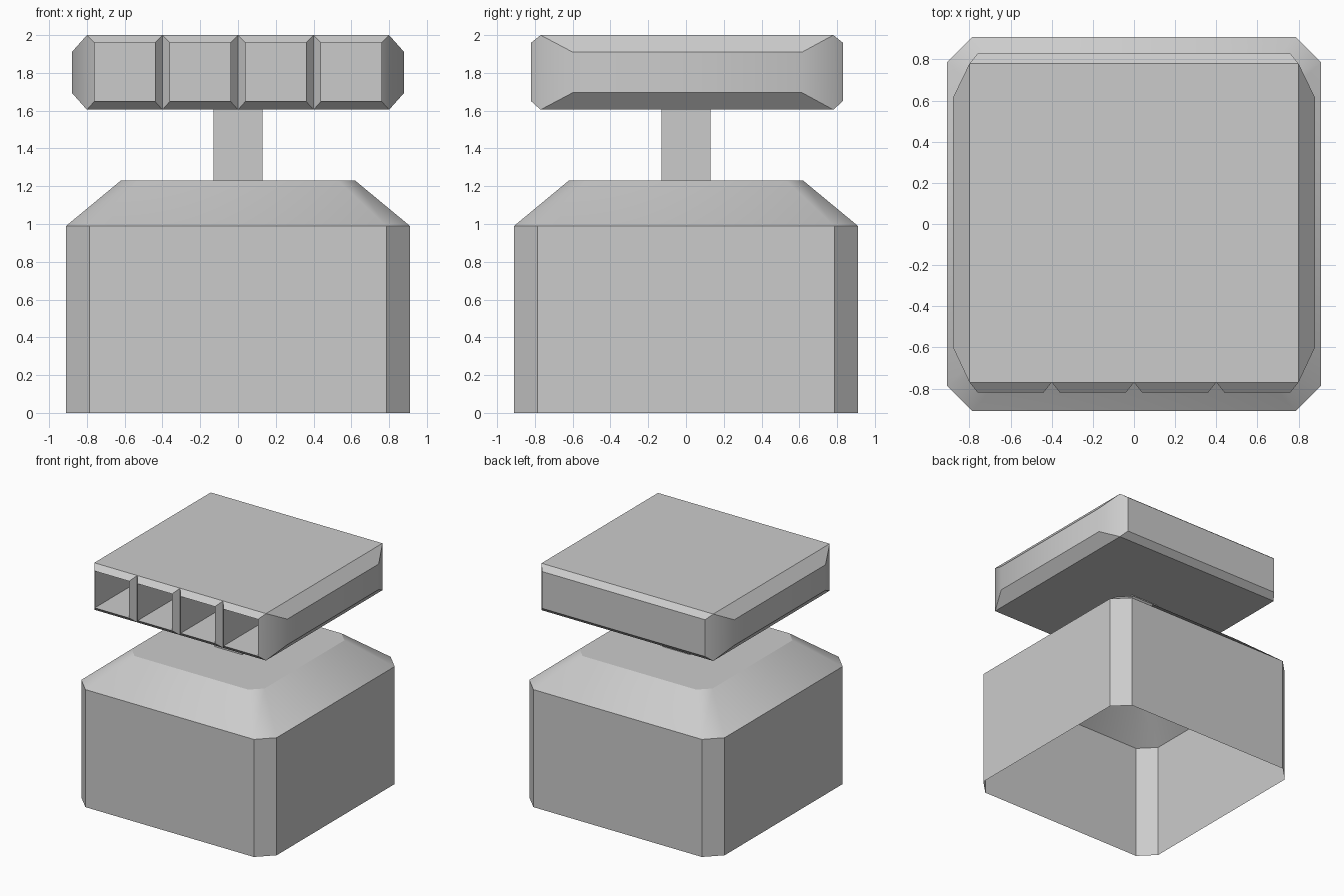
import bpy, bmesh, math

if "Cube" in bpy.data.objects:
    bpy.data.objects.remove(bpy.data.objects["Cube"])


def finish(bm, name, smooth=True):
    bmesh.ops.remove_doubles(bm, verts=bm.verts, dist=0.0005)
    mesh = bpy.data.meshes.new(name)
    bm.to_mesh(mesh)
    bm.free()
    ob = bpy.data.objects.new(name, mesh)
    bpy.context.collection.objects.link(ob)
    if smooth:
        bpy.ops.object.select_all(action='DESELECT')
        ob.select_set(True)
        bpy.context.view_layer.objects.active = ob
        bpy.ops.object.shade_smooth_by_angle(angle=math.radians(30))
    return ob


def loft(bm, rings, cap=True):
    """Bridge successive counter-clockwise rings, closing the last one."""
    loops = [[bm.verts.new(p) for p in r] for r in rings]
    for a, b in zip(loops, loops[1:]):
        n = len(a)
        for i in range(n):
            j = (i + 1) % n
            bm.faces.new((a[i], a[j], b[j], b[i]))
    if cap:
        bm.faces.new(loops[-1])


def octagon(half, flat, z):
    pts = [(half, -flat), (half, flat), (flat, half), (-flat, half),
           (-half, flat), (-half, -flat), (-flat, -half), (flat, -half)]
    return [(x, y, z) for x, y in pts]


# Base: open-bottomed chamfered shell with tapered roof
bm = bmesh.new()
loft(bm, [octagon(0.91, 0.785, 0), octagon(0.91, 0.785, 0.99),
          octagon(0.62, 0.53, 1.23)])
finish(bm, "base_housing")

# Neck: square post between base and head
bm = bmesh.new()
sq = [(-.13, -.13), (.13, -.13), (.13, .13), (-.13, .13)]
loft(bm, [[(x, y, z) for x, y in sq] for z in (1.23, 1.605)], cap=False)
finish(bm, "neck_post", smooth=False)

# Head: slab with four tubes in front and raised panels on the other sides
X, Y0, Y1, Z0, Z1 = 0.8, -0.77, 0.78, 1.605, 2.0
bm = bmesh.new()


def rect_x(x0, x1, y, z0, z1):
    return [(x0, y, z0), (x1, y, z0), (x1, y, z1), (x0, y, z1)]


def rect_y(x, y0, y1, z0, z1):
    return [(x, y0, z0), (x, y1, z0), (x, y1, z1), (x, y0, z1)]


# Front tubes: bevelled rim, then a deep square bore
for i in range(4):
    a = -X + 0.4 * i
    b = a + 0.4
    inner = (a + 0.04, b - 0.04)
    loft(bm, [rect_x(a, b, Y0, Z0, Z1),
              rect_x(*inner, -0.82, 1.65, 1.96),
              rect_x(*inner, 0.3, 1.65, 1.96)])

# Back panel
loft(bm, [rect_x(X, -X, Y1, Z0, Z1), rect_x(0.76, -0.76, 0.83, 1.65, 1.96)])

# Side panels
loft(bm, [rect_y(X, Y0, Y1, Z0, Z1), rect_y(0.88, -0.6, 0.615, 1.695, 1.91)])
loft(bm, [rect_y(-X, Y1, Y0, Z0, Z1), rect_y(-0.88, 0.615, -0.6, 1.695, 1.91)])

# Top and bottom plates
plan = [(-X + 0.4 * i, Y0) for i in range(5)] + [(X, Y1), (-X, Y1)]
bm.faces.new([bm.verts.new((x, y, Z1)) for x, y in plan])
bm.faces.new([bm.verts.new((x, y, Z0)) for x, y in reversed(plan)])
finish(bm, "launcher_head")
